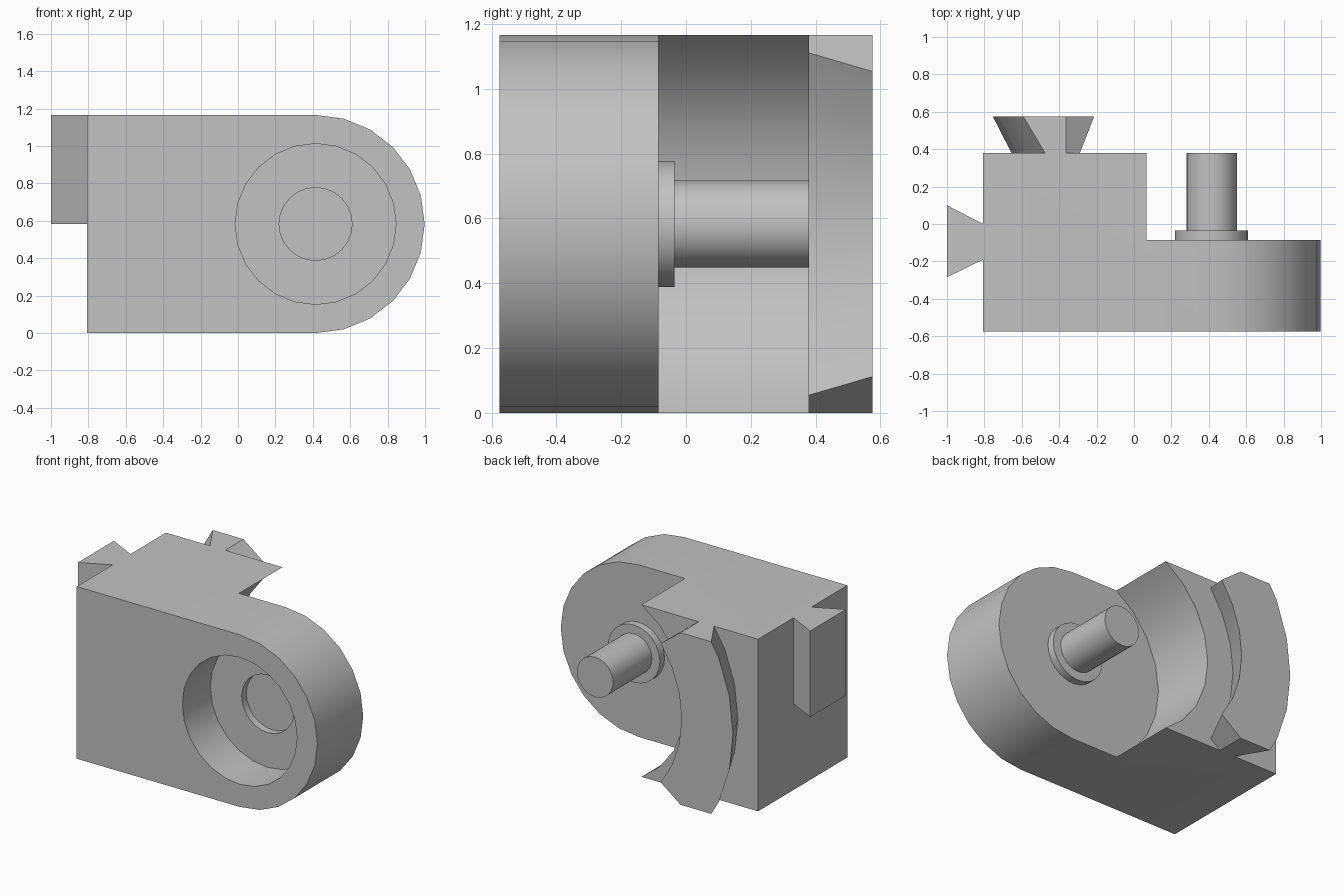
import bpy, bmesh, math
from mathutils import Vector

cube = bpy.data.objects.get("Cube")
if cube:
    bpy.data.objects.remove(cube)

# Main dimensions: the round end, recess, pin and curved rail share one axis
AX, R = 0.415, 0.583
LEFT, FRONT, STEP, BACK, RAIL = -0.806, -0.575, -0.085, 0.38, 0.575
HEIGHT = 2 * R
SEGS = 24

grey = bpy.data.materials.new("plain grey")
grey.use_nodes = True
grey.diffuse_color = (0.54, 0.54, 0.54, 1)
grey.node_tree.nodes["Principled BSDF"].inputs["Base Color"].default_value = grey.diffuse_color


def polar(radius, angle, y):
    return Vector((AX + radius * math.cos(angle), y, R + radius * math.sin(angle)))


def finish(name, bm):
    bmesh.ops.recalc_face_normals(bm, faces=bm.faces)
    mesh = bpy.data.meshes.new(name)
    bm.to_mesh(mesh)
    bm.free()
    obj = bpy.data.objects.new(name, mesh)
    bpy.context.collection.objects.link(obj)
    mesh.materials.append(grey)
    return obj


def prism(name, points, direction):
    bm = bmesh.new()
    face = bm.faces.new([bm.verts.new(p) for p in points])
    new = bmesh.ops.extrude_face_region(bm, geom=[face])["geom"]
    verts = [v for v in new if isinstance(v, bmesh.types.BMVert)]
    bmesh.ops.translate(bm, verts=verts, vec=direction)
    return finish(name, bm)


def disc(name, radius, y0, y1):
    ring = [polar(radius, math.tau * i / SEGS, y0) for i in range(SEGS)]
    return prism(name, ring, (0, y1 - y0, 0))


def activate(obj):
    bpy.ops.object.select_all(action="DESELECT")
    obj.select_set(True)
    bpy.context.view_layer.objects.active = obj


def smooth(obj):
    activate(obj)
    bpy.ops.object.shade_smooth_by_angle(angle=math.radians(30))


def cut(obj, cutter):
    cutter.hide_render = True
    mod = obj.modifiers.new("cut", "BOOLEAN")
    mod.operation, mod.solver, mod.object = "DIFFERENCE", "EXACT", cutter
    activate(obj)
    bpy.ops.object.modifier_apply(modifier=mod.name)
    bpy.data.objects.remove(cutter)


# Body: rounded outline, cut back around the pin and recessed in front
half = SEGS // 2
outline = [polar(R, math.pi * (i / half - 0.5), FRONT) for i in range(half + 1)]
outline += [(LEFT, FRONT, HEIGHT), (LEFT, FRONT, 0)]
body = prism("body", outline, (0, BACK - FRONT, 0))
FLOOR = FRONT + 0.3
cut(body, disc("clearance_cutter", 0.68, STEP, BACK + 0.1))
cut(body, disc("recess_cutter", 0.43, FRONT - 0.1, FLOOR))
cut(body, disc("counterbore_cutter", 0.195, FLOOR - 0.05, FLOOR + 0.05))
smooth(body)

# Pin and its collar
smooth(disc("pin_collar", 0.195, STEP - 0.02, STEP + 0.05))
smooth(disc("pin", 0.135, STEP, BACK))

# Straight dovetail on the side, upper half only
side = [(LEFT, 0, R), (-1, 0.1, R), (-1, -0.285, R), (LEFT, -0.19, R)]
prism("side_dovetail", side, (0, 0, R))

# Curved dovetail on the back: flared section swept about the pin axis
section = [(0.88, BACK), (1.07, BACK), (1.17, RAIL), (0.785, RAIL)]
sweep, steps = math.radians(36.87), 6
bm = bmesh.new()
rings = []
for i in range(steps + 1):
    angle = math.pi + sweep * (2 * i / steps - 1)
    rings.append([bm.verts.new(polar(r, angle, y)) for r, y in section])
for a, b in zip(rings, rings[1:]):
    for k in range(4):
        n = (k + 1) % 4
        bm.faces.new((a[k], a[n], b[n], b[k]))
bm.faces.new(rings[0])
bm.faces.new(rings[-1])
# Trim the rail flush with the top and bottom of the body
for z, up in ((0, -1), (HEIGHT, 1)):
    geom = bm.verts[:] + bm.edges[:] + bm.faces[:]
    bmesh.ops.bisect_plane(bm, geom=geom, plane_co=(0, 0, z), plane_no=(0, 0, up), clear_outer=True)
    bmesh.ops.holes_fill(bm, edges=[e for e in bm.edges if e.is_boundary], sides=0)
smooth(finish("curved_dovetail", bm))
